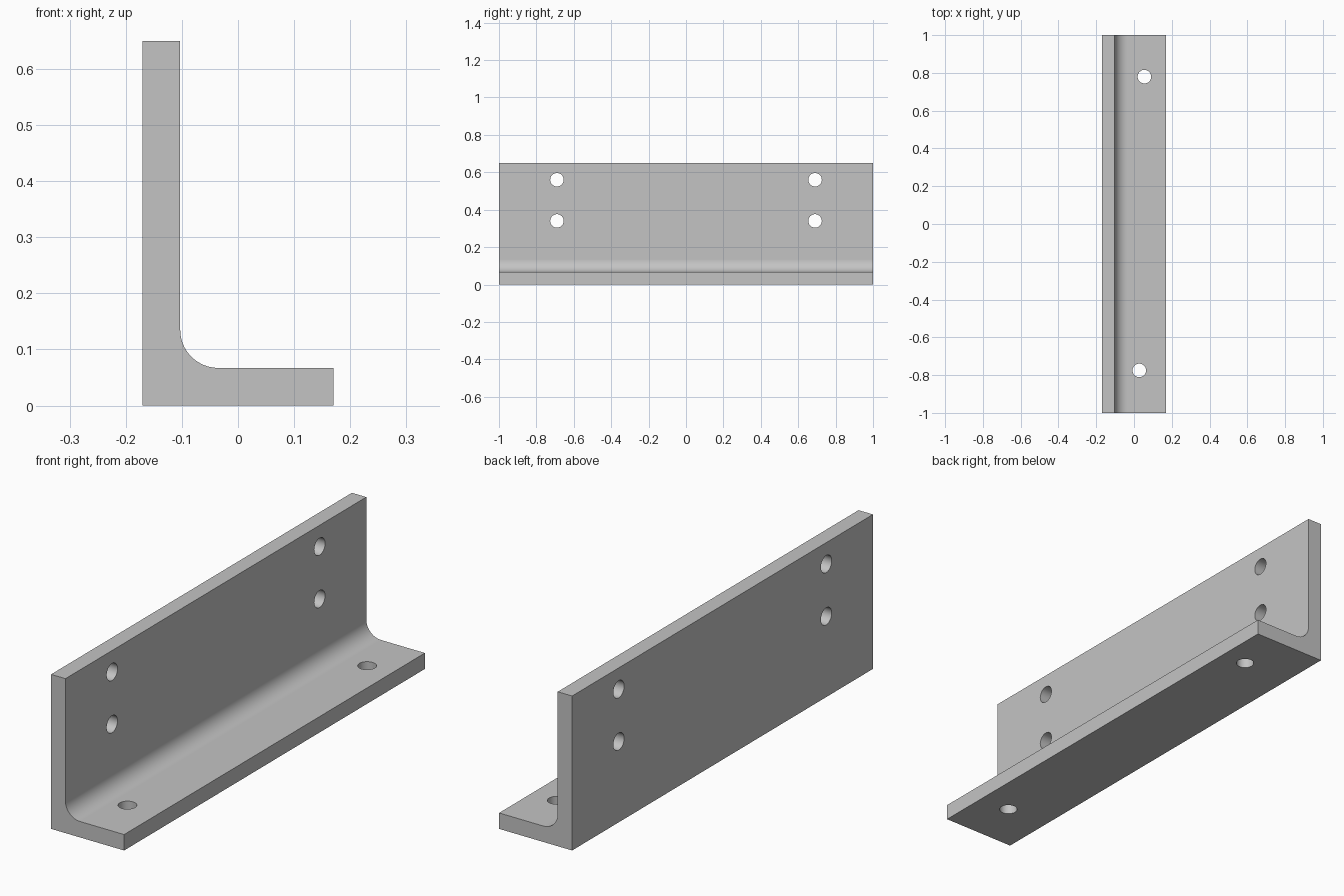
import bpy, bmesh, math
from mathutils import Vector

if "Cube" in bpy.data.objects:
    bpy.data.objects.remove(bpy.data.objects["Cube"], do_unlink=True)

HALF_LENGTH, HALF_WIDTH, HEIGHT = 1.0, 0.17, 0.65
THICK, FILLET, HOLE_RADIUS = 0.067, 0.068, 0.036
STEPS = 16

# Plain grey metal
steel = bpy.data.materials.new("grey_steel")
steel.use_nodes = True
grey = (0.55, 0.55, 0.55, 1)
steel.diffuse_color = grey
steel.node_tree.nodes["Principled BSDF"].inputs["Base Color"].default_value = grey

# L-shaped section with a rounded inner corner
inner = -HALF_WIDTH + THICK
section = [(-HALF_WIDTH, 0), (HALF_WIDTH, 0), (HALF_WIDTH, THICK)]
for i in range(STEPS + 1):
    a = math.pi / 2 * i / STEPS
    section.append((inner + FILLET - FILLET * math.sin(a),
                    THICK + FILLET - FILLET * math.cos(a)))
section += [(inner, HEIGHT), (-HALF_WIDTH, HEIGHT)]

# Extrude the section along the length
bm = bmesh.new()
face = bm.faces.new([bm.verts.new((x, -HALF_LENGTH, z)) for x, z in section])
result = bmesh.ops.extrude_face_region(bm, geom=[face])
moved = [v for v in result["geom"] if isinstance(v, bmesh.types.BMVert)]
bmesh.ops.translate(bm, verts=moved, vec=(0, 2 * HALF_LENGTH, 0))
bmesh.ops.recalc_face_normals(bm, faces=bm.faces)
mesh = bpy.data.meshes.new("angle_bracket")
bm.to_mesh(mesh)
bm.free()
bracket = bpy.data.objects.new("angle_bracket", mesh)
bpy.context.collection.objects.link(bracket)
mesh.materials.append(steel)
bpy.ops.object.select_all(action="DESELECT")
bracket.select_set(True)
bpy.context.view_layer.objects.active = bracket


def drill(location, rotation=(0, 0, 0)):
    """Cut one round through-hole in the bracket."""
    bpy.ops.mesh.primitive_cylinder_add(vertices=40, radius=HOLE_RADIUS,
                                        depth=3 * THICK, location=location,
                                        rotation=rotation)
    cutter = bpy.context.object
    cutter.name = "hole_cutter"
    cutter.hide_render = True
    cutter.data.materials.append(steel)
    cut = bracket.modifiers.new("hole", "BOOLEAN")
    cut.operation = "DIFFERENCE"
    cut.solver = "EXACT"
    cut.object = cutter
    bpy.context.view_layer.objects.active = bracket
    bpy.ops.object.modifier_apply(modifier=cut.name)
    bpy.data.objects.remove(cutter, do_unlink=True)


# Wall holes in two mirrored pairs
for y in (-0.69, 0.69):
    for z in (0.34, 0.56):
        drill((-HALF_WIDTH + THICK / 2, y, z), (0, math.pi / 2, 0))

# Base holes, slightly staggered
for x, y in ((0.055, 0.78), (0.028, -0.775)):
    drill((x, y, THICK / 2))

# Smooth fillet and holes, crisp edges elsewhere
bpy.ops.object.select_all(action="DESELECT")
bracket.select_set(True)
bpy.context.view_layer.objects.active = bracket
bpy.ops.object.shade_smooth_by_angle(angle=math.radians(30))
weighted = bracket.modifiers.new("even_shading", "WEIGHTED_NORMAL")
weighted.keep_sharp = True
